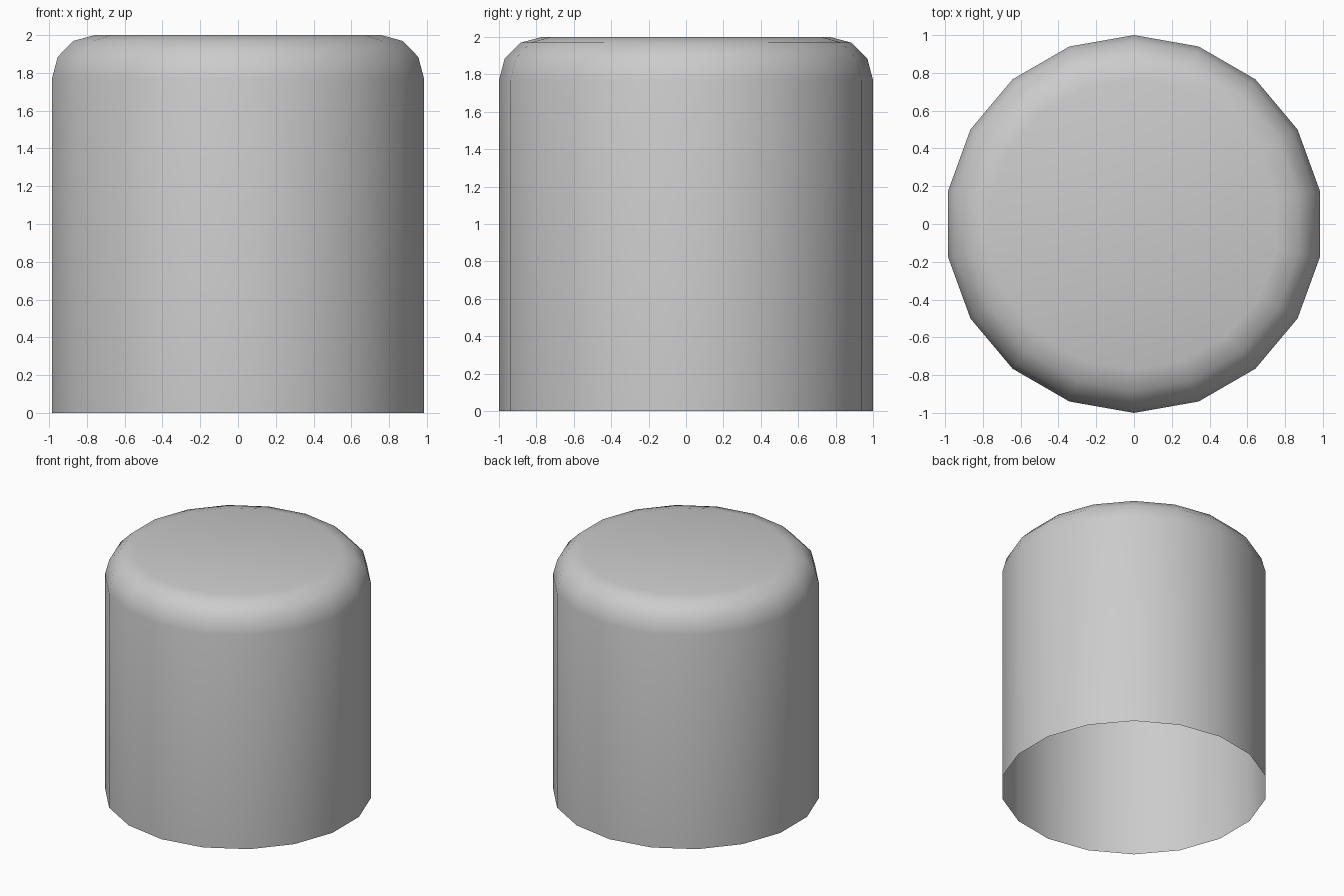
import bpy, bmesh, math

if "Cube" in bpy.data.objects:
    bpy.data.objects.remove(bpy.data.objects["Cube"])

SIDES, R, H, BEVEL = 18, 1.0, 2.0, 0.23

# Profile: straight wall, then a three-step rounded shoulder
profile = [(R, 0.0)]
for i in range(4):
    a = math.radians(30 * i)
    profile.append((R - BEVEL * (1 - math.cos(a)), H - BEVEL * (1 - math.sin(a))))

# Revolve into an open-bottomed shell, a corner pointing along y
bm = bmesh.new()
rings = []
for r, z in profile:
    rings.append([bm.verts.new((r * math.cos(math.pi / 2 + k * math.tau / SIDES),
                                r * math.sin(math.pi / 2 + k * math.tau / SIDES), z))
                  for k in range(SIDES)])
for low, high in zip(rings, rings[1:]):
    for k in range(SIDES):
        n = (k + 1) % SIDES
        bm.faces.new((low[k], low[n], high[n], high[k]))

# Flat top cap
bm.faces.new(rings[-1])
for f in bm.faces:
    f.smooth = True

mesh = bpy.data.meshes.new("rounded_cap")
bm.to_mesh(mesh)
bm.free()
cap = bpy.data.objects.new("rounded_cap", mesh)
bpy.context.collection.objects.link(cap)
